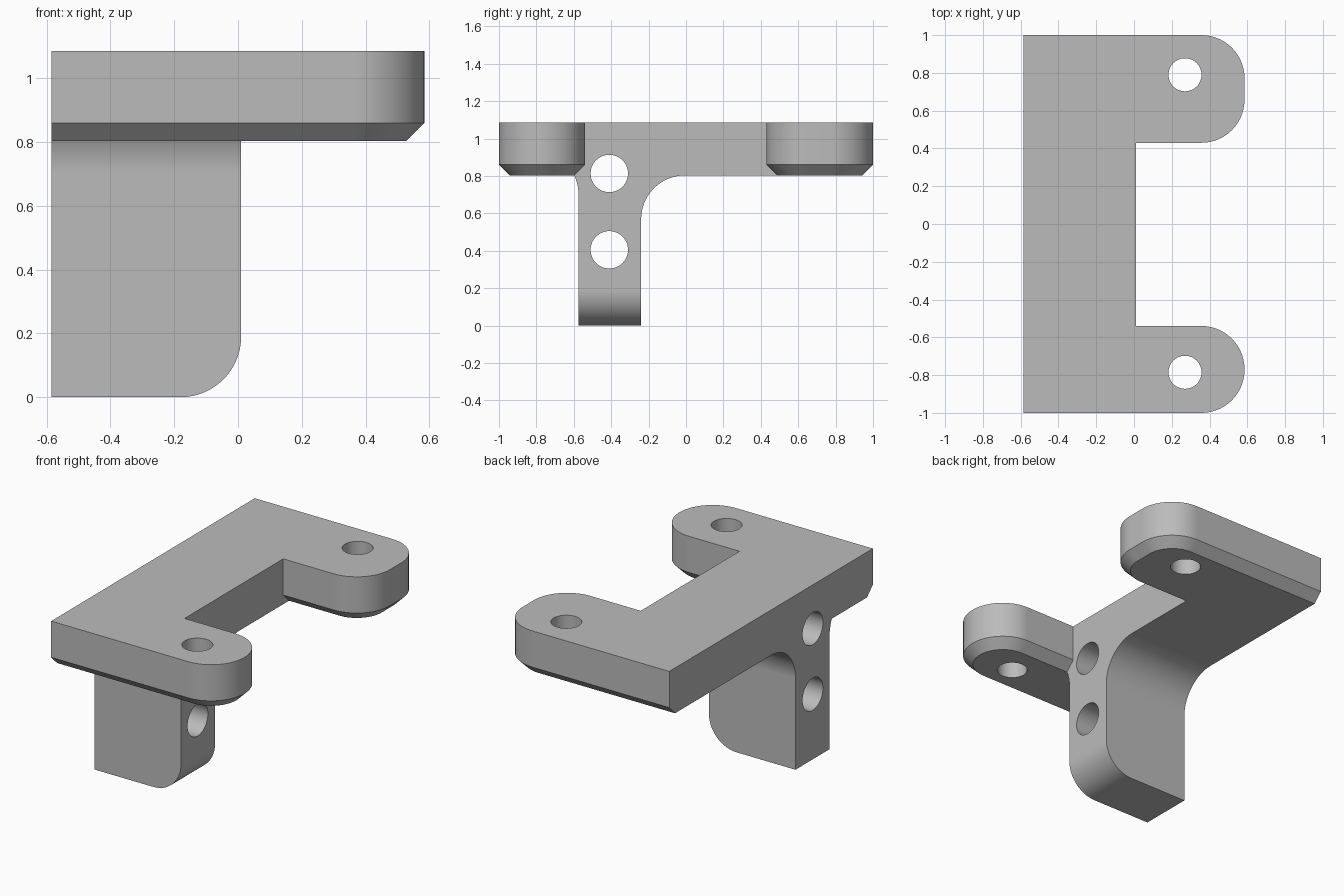
import bpy
import bmesh
from math import cos, sin, pi

cube = bpy.data.objects.get("Cube")
if cube:
    bpy.data.objects.remove(cube, do_unlink=True)

BACK, WEB, TIP = -0.585, 0.01, 0.585      # x of back face, web wall, arm tips
UNDER, TOP, CHAMFER = 0.803, 1.085, 0.057

grey = bpy.data.materials.new("plain grey")
grey.use_nodes = True
grey.diffuse_color = (0.5, 0.5, 0.5, 1)
grey.node_tree.nodes["Principled BSDF"].inputs["Base Color"].default_value = (0.5, 0.5, 0.5, 1)


def arc(cx, cy, r, start, end, steps=14):
    """Points on an arc, angles in quarter turns."""
    angles = [(start + (end - start) * i / steps) * pi / 2 for i in range(steps + 1)]
    return [(cx + r * cos(a), cy + r * sin(a)) for a in angles]


def loft(name, rings):
    """Closed solid through rings with equal point counts."""
    bm = bmesh.new()
    loops = [[bm.verts.new(p) for p in ring] for ring in rings]
    bm.faces.new(loops[0])
    bm.faces.new(loops[-1])
    n = len(loops[0])
    for low, high in zip(loops, loops[1:]):
        for i in range(n):
            j = (i + 1) % n
            bm.faces.new((low[i], low[j], high[j], high[i]))
    bmesh.ops.recalc_face_normals(bm, faces=bm.faces)
    mesh = bpy.data.meshes.new(name)
    bm.to_mesh(mesh)
    bm.free()
    mesh.materials.append(grey)
    obj = bpy.data.objects.new(name, mesh)
    bpy.context.collection.objects.link(obj)
    return obj


def combine(target, tool, operation):
    """Apply a boolean and discard the tool."""
    bpy.context.view_layer.objects.active = target
    mod = target.modifiers.new("Boolean", 'BOOLEAN')
    mod.operation, mod.solver, mod.object = operation, 'EXACT', tool
    bpy.ops.object.modifier_apply(modifier=mod.name)
    bpy.data.objects.remove(tool, do_unlink=True)


def plate_outline(d, z):
    """U-shaped outline with the arms drawn in by d."""
    r, cx = 0.228, TIP - 0.228
    pts = [(BACK, -1 + d)]
    pts += arc(cx, -1 + r, r - d, -1, 0) + arc(cx, -0.54 - r, r - d, 0, 1)
    pts += [(WEB, -0.54 - d), (WEB, 0.43 + d)]
    pts += arc(cx, 0.43 + r, r - d, -1, 0) + arc(cx, 1 - r, r - d, 0, 1)
    pts += [(BACK, 1 - d)]
    return [(x, y, z) for x, y in pts]


# Mounting plate with chamfered underside
bracket = loft("bracket", [plate_outline(CHAMFER, UNDER),
                           plate_outline(0, UNDER + CHAMFER),
                           plate_outline(0, TOP)])

# Leg: side profile with fillets into the plate, rounded at the lower corner
R = 0.235
profile = [(-0.575, 0), (-0.24, 0)]
profile += arc(-0.24 + R, UNDER - R, R, 2, 1)
profile += [(-0.24 + R, 0.95), (-0.597, 0.95)]
profile += arc(-0.575 - 0.235, 0.703, 0.235, 0.28, 0, 6)
leg = loft("leg", [[(x, y, z) for y, z in profile[:-1] + [(-0.575, 0.703)]]
                   for x in (BACK, WEB)])
bm = bmesh.new()
bm.from_mesh(leg.data)
corner = [e for e in bm.edges
          if all(v.co.z < 0.001 and v.co.x > 0 for v in e.verts)]
bmesh.ops.bevel(bm, geom=corner, offset=0.19, offset_type='OFFSET',
                segments=14, profile=0.5, affect='EDGES')
bm.to_mesh(leg.data)
bm.free()
combine(bracket, leg, 'UNION')

# Screw holes down through the arms
for y in (-0.785, 0.79):
    circle = arc(0.27, y, 0.0875, 0, 4, 48)[:-1]
    combine(bracket, loft("arm_hole", [[(x, v, z) for x, v in circle]
                                       for z in (0.6, 1.3)]), 'DIFFERENCE')

# Larger holes through the leg, front wall to back wall
for z in (0.405, 0.813):
    circle = arc(-0.41, z, 0.1, 0, 4, 48)[:-1]
    combine(bracket, loft("leg_hole", [[(x, u, v) for u, v in circle]
                                       for x in (-0.8, 0.3)]), 'DIFFERENCE')

# Smooth curves, crisp edges
bpy.ops.object.select_all(action='DESELECT')
bracket.select_set(True)
bpy.context.view_layer.objects.active = bracket
bpy.ops.object.shade_smooth_by_angle(angle=pi / 7)
weighted = bracket.modifiers.new("Weighted normals", 'WEIGHTED_NORMAL')
weighted.keep_sharp = True
